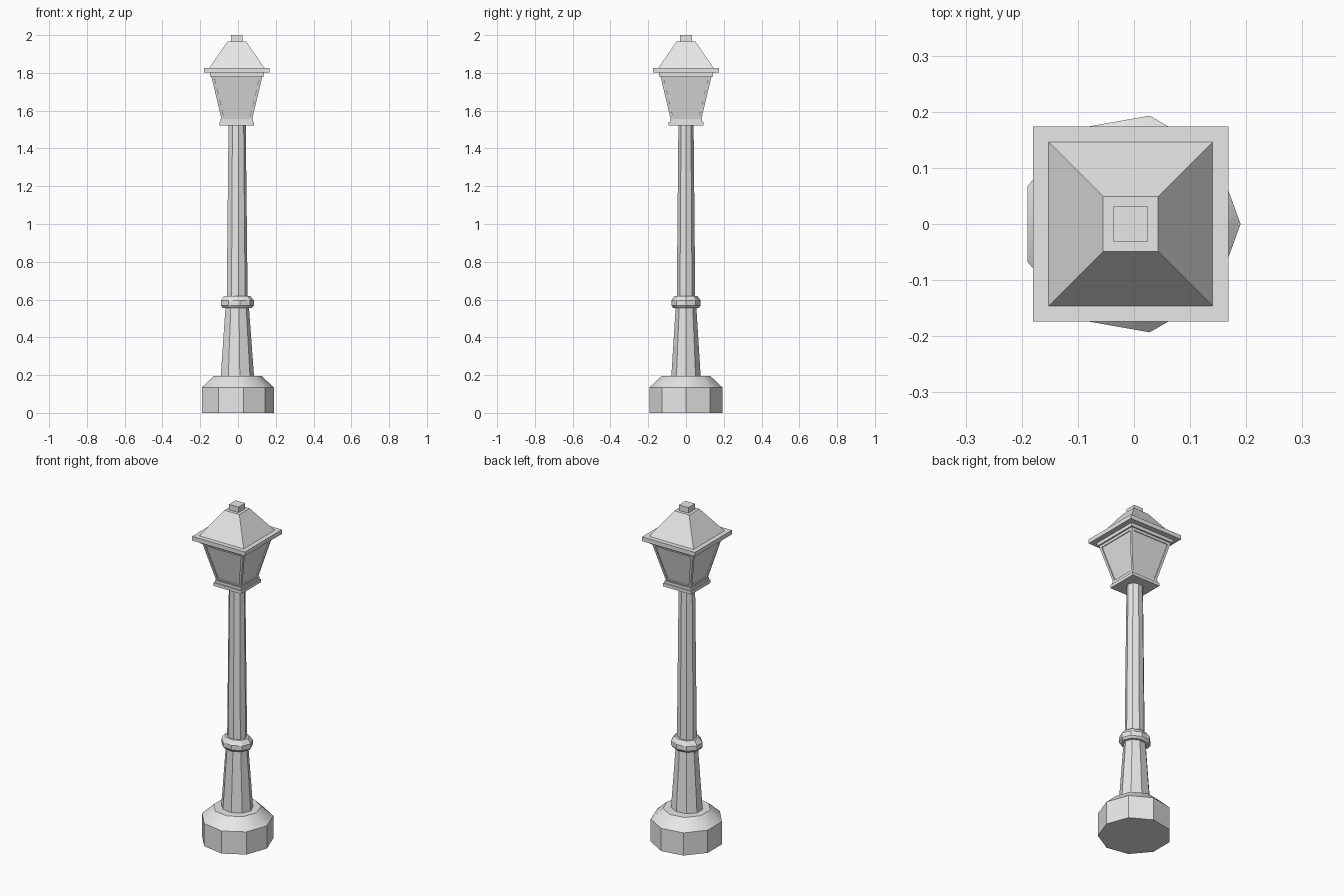
import bpy, bmesh
from math import cos, sin, pi, radians, sqrt

cube = bpy.data.objects.get("Cube")
if cube:
    bpy.data.objects.remove(cube, do_unlink=True)

AXIS_X = -0.006   # shared vertical axis of all parts
SIDES = 9         # facets of the base and post
FLATTEN = 0.87    # the post is slightly narrower front to back

metal = bpy.data.materials.new("light_grey")
metal.use_nodes = True
metal.diffuse_color = (0.8, 0.8, 0.8, 1)
metal.node_tree.nodes["Principled BSDF"].inputs["Base Color"].default_value = (0.8, 0.8, 0.8, 1)


def loft(name, profile, sides=SIDES, turn=0.0, depth=1.0, inset=None):
    """Stack polygon rings given as (z, radius) and close both ends."""
    bm = bmesh.new()
    rings = []
    for z, r in profile:
        angles = [turn + 2 * pi * i / sides for i in range(sides)]
        rings.append([bm.verts.new((AXIS_X + r * cos(a), depth * r * sin(a), z)) for a in angles])
    walls = []
    for low, high in zip(rings, rings[1:]):
        for i in range(sides):
            j = (i + 1) % sides
            walls.append(bm.faces.new((low[i], low[j], high[j], high[i])))
    bm.faces.new(rings[0][::-1])
    bm.faces.new(rings[-1])
    bm.normal_update()
    if inset:
        bmesh.ops.inset_individual(bm, faces=walls, thickness=inset[0], use_even_offset=True)
        # sink each pane straight back into its frame
        for face in walls:
            push = face.normal * -inset[1]
            ring = bmesh.ops.extrude_discrete_faces(bm, faces=[face])["faces"][0]
            bmesh.ops.translate(bm, verts=ring.verts, vec=push)
    mesh = bpy.data.meshes.new(name)
    bm.to_mesh(mesh)
    bm.free()
    mesh.materials.append(metal)
    mesh.shade_smooth()
    mesh.set_sharp_from_angle(angle=radians(30))
    obj = bpy.data.objects.new(name, mesh)
    bpy.context.collection.objects.link(obj)
    return obj


def square(name, profile, inset=None):
    """Square part from (z, half width) pairs."""
    return loft(name, [(z, h * sqrt(2)) for z, h in profile], 4, pi / 4, inset=inset)


# Base and post
loft("base", [(0, 0.196), (0.135, 0.196), (0.196, 0.13)])
loft("lower_post", [(0.19, 0.091), (0.56, 0.064)], depth=FLATTEN)
loft("collar", [(0.556, 0.08), (0.568, 0.09), (0.595, 0.09), (0.62, 0.07)], depth=FLATTEN)
loft("upper_post", [(0.61, 0.057), (1.53, 0.047)], depth=FLATTEN)

# Lantern
square("lantern_foot", [(1.522, 0.092), (1.541, 0.092)])
square("lantern_foot_step", [(1.541, 0.086), (1.556, 0.086)])
square("lantern_body", [(1.55, 0.08), (1.781, 0.135)], inset=(0.014, 0.006))
square("eave_step", [(1.781, 0.143), (1.803, 0.143)])
square("eave", [(1.801, 0.174), (1.826, 0.174)])
square("roof", [(1.826, 0.146), (1.967, 0.049)])
square("finial", [(1.965, 0.031), (2.0, 0.031)])
